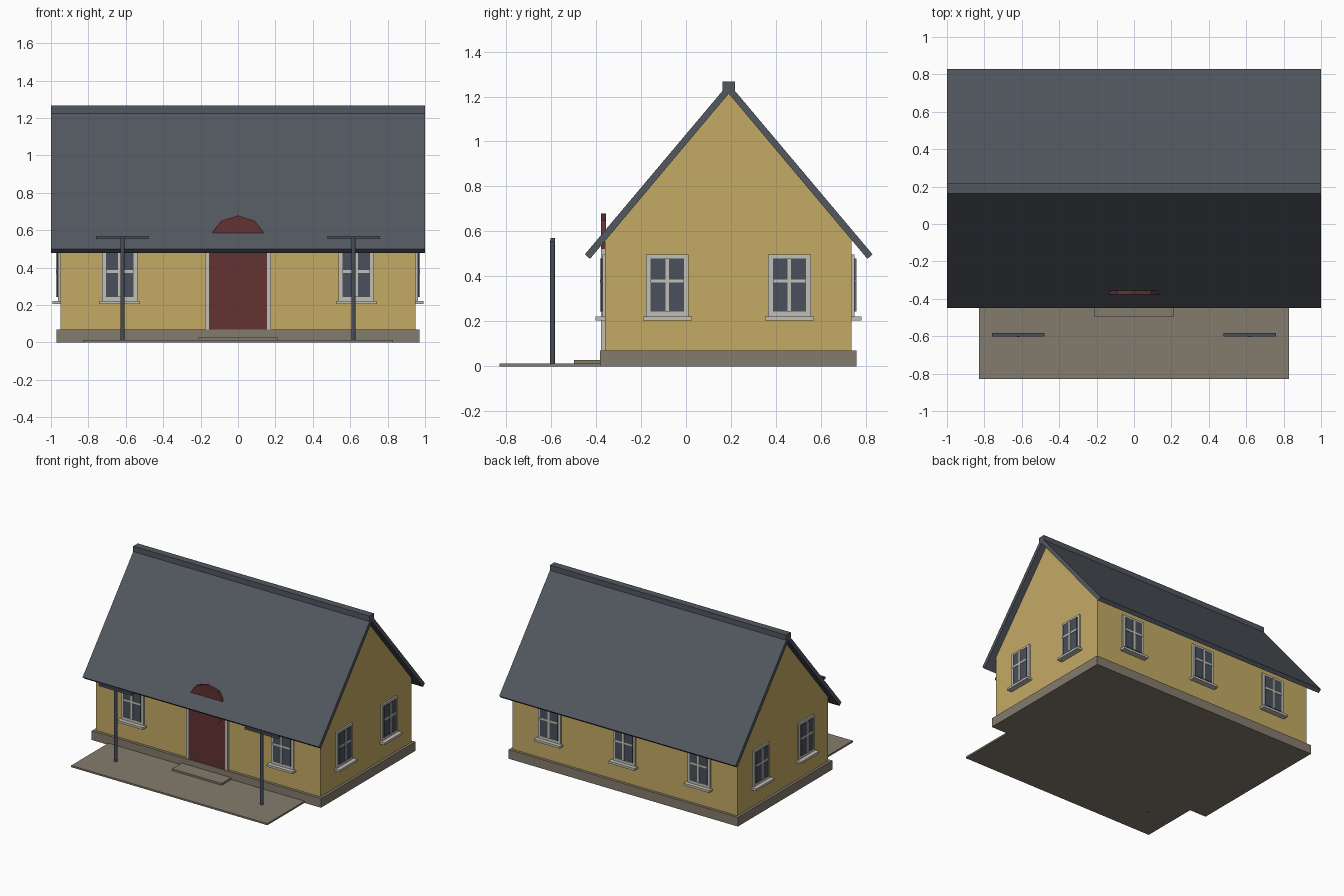
import bpy
import bmesh
from math import pi
from mathutils import Matrix, Vector

cube = bpy.data.objects.get("Cube")
if cube:
    bpy.data.objects.remove(cube, do_unlink=True)


def material(name, r, g, b):
    m = bpy.data.materials.new(name)
    m.use_nodes = True
    m.diffuse_color = (r, g, b, 1)
    m.node_tree.nodes["Principled BSDF"].inputs["Base Color"].default_value = (r, g, b, 1)
    return m


YELLOW = material("yellow_plaster", 0.546, 0.402, 0.127)
SLATE = material("roof_slate", 0.085, 0.096, 0.117)
STONE = material("stone", 0.231, 0.198, 0.153)
RED = material("door_red", 0.127, 0.032, 0.032)
TRIM = material("pale_trim", 0.533, 0.521, 0.456)
GLASS = material("window_glass", 0.067, 0.080, 0.109)
METAL = material("dark_metal", 0.065, 0.080, 0.100)


def finish(name, bm, mat, matrix=None):
    bmesh.ops.recalc_face_normals(bm, faces=bm.faces)
    if matrix:
        bm.transform(matrix)
    mesh = bpy.data.meshes.new(name)
    bm.to_mesh(mesh)
    bm.free()
    mesh.materials.append(mat)
    obj = bpy.data.objects.new(name, mesh)
    bpy.context.collection.objects.link(obj)
    return obj


def boxes(name, mat, spans, matrix=None):
    """One object made of boxes, each given as (min corner, max corner)."""
    bm = bmesh.new()
    for lo, hi in spans:
        lo, hi = Vector(lo), Vector(hi)
        size = Matrix.Diagonal((hi - lo).to_4d())
        size[3][3] = 1
        bmesh.ops.create_cube(bm, size=1, matrix=Matrix.Translation((lo + hi) / 2) @ size)
    return finish(name, bm, mat, matrix)


def extrude_x(name, mat, profile, half):
    """Extrude a (y, z) profile along x from -half to half."""
    bm = bmesh.new()
    face = bm.faces.new([bm.verts.new((-half, y, z)) for y, z in profile])
    new = bmesh.ops.extrude_face_region(bm, geom=[face])["geom"]
    moved = [v for v in new if isinstance(v, bmesh.types.BMVert)]
    bmesh.ops.translate(bm, verts=moved, vec=(2 * half, 0, 0))
    return finish(name, bm, mat)


def cylinder(name, mat, sides, radius, depth, matrix):
    bm = bmesh.new()
    bmesh.ops.create_cone(bm, cap_ends=True, segments=sides, radius1=radius,
                          radius2=radius, depth=depth)
    return finish(name, bm, mat, matrix)


# House body with gable ends, on a stone plinth
MID = 0.19
FRONT, BACK, SIDE = -0.36, 0.737, 0.95
extrude_x("walls", YELLOW, [(FRONT, 0.07), (BACK, 0.07), (BACK, 0.564),
                            (MID, 1.215), (FRONT, 0.56)], SIDE)
boxes("plinth", STONE, [((-0.97, -0.382, 0), (0.97, 0.758, 0.07))])

# Roof slopes and ridge cap
for name, s in (("front_roof", -1), ("back_roof", 1)):
    extrude_x(name, SLATE, [(MID, 1.258), (MID + s * 0.64, 0.498),
                            (MID + s * 0.617, 0.478), (MID, 1.213)], 1)
boxes("ridge_cap", SLATE, [((-1, 0.162, 1.222), (1, 0.217, 1.266))])

# Terrace and doorstep
boxes("terrace", STONE, [((-0.83, -0.83, 0), (0.83, -0.37, 0.013))])
boxes("doorstep", STONE, [((-0.21, -0.498, 0.005), (0.21, -0.37, 0.027))])

# Arched door with side jambs
boxes("door", RED, [((-0.155, -0.374, 0.07), (0.155, -0.35, 0.524))])
cylinder("door_arch", RED, 10, 0.155, 0.022,
         Matrix.Translation((0, -0.366, 0.524)) @ Matrix.Rotation(pi / 2, 4, "X")
         @ Matrix.Rotation(pi, 4, "Z"))
boxes("door_jambs", TRIM, [((-0.176, -0.378, 0.07), (-0.155, -0.35, 0.524)),
                           ((0.155, -0.378, 0.07), (0.176, -0.35, 0.524))])

# Lamp-like posts with a crossbar
for side, x in (("right", -0.618), ("left", 0.618)):
    cylinder(side + "_post", METAL, 12, 0.0115, 0.56, Matrix.Translation((x, -0.594, 0.28)))
    boxes(side + "_crossbar", METAL, [((x - 0.14, -0.602, 0.553), (x + 0.14, -0.582, 0.57))])


# Windows: local x runs along the wall, local -y points outward
def window(name, x, y, turn):
    place = Matrix.Translation((x, y, 0)) @ Matrix.Rotation(turn, 4, "Z")
    boxes(name + "_casing", TRIM, [((-0.095, -0.012, 0.215), (0.095, 0.01, 0.497))], place)
    boxes(name + "_panes", GLASS, [((-0.074, -0.018, 0.243), (0.074, 0, 0.48))], place)
    boxes(name + "_bars", TRIM, [((-0.008, -0.022, 0.243), (0.008, 0, 0.48)),
                                 ((-0.074, -0.021, 0.372), (0.074, 0, 0.387))], place)
    boxes(name + "_sill", TRIM, [((-0.109, -0.043, 0.204), (0.109, 0.01, 0.221))], place)


for i, x in enumerate((-0.633, 0.633)):
    window(f"front_window_{i + 1}", x, FRONT, 0)
for i, x in enumerate((-0.633, 0, 0.633)):
    window(f"back_window_{i + 1}", x, BACK, pi)
for i, y in enumerate((-0.083, 0.46)):
    window(f"left_window_{i + 1}", SIDE, y, pi / 2)
    window(f"right_window_{i + 1}", -SIDE, y, -pi / 2)
